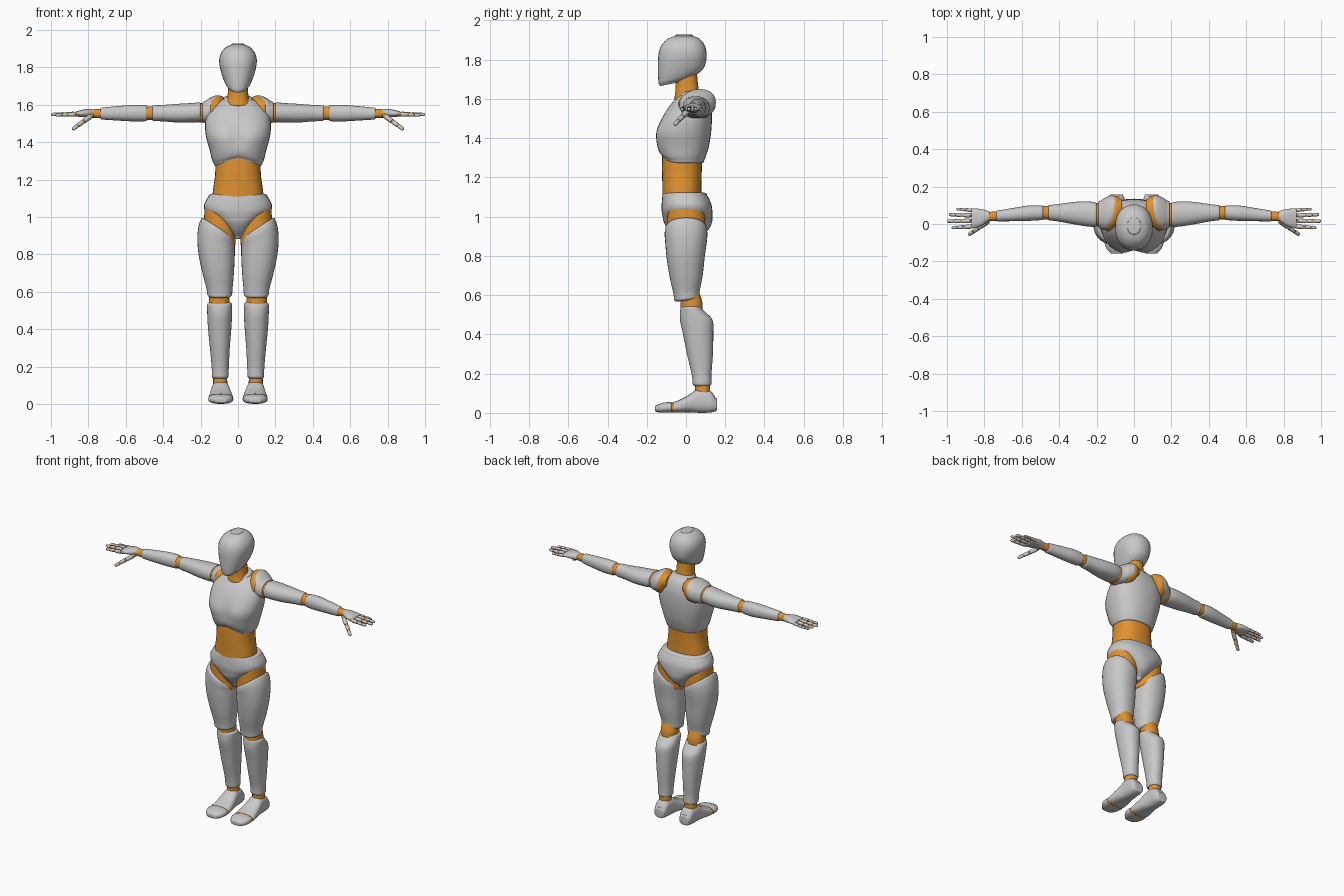
import bpy, bmesh, math
from mathutils import Matrix, Vector


def material(name, rgb):
    m = bpy.data.materials.new(name)
    m.diffuse_color = (*rgb, 1)
    return m


SHELL = material("grey_shell", (0.58, 0.58, 0.58))
JOINT = material("orange_joint", (0.75, 0.29, 0.03))

# columns are the world directions of a section's width, depth and path
ALONG_Z = Matrix.Identity(4)
ALONG_X = Matrix(((0, 0, 1, 0), (1, 0, 0, 0), (0, 1, 0, 0), (0, 0, 0, 1)))
ALONG_Y = Matrix(((1, 0, 0, 0), (0, 0, 1, 0), (0, 1, 0, 0), (0, 0, 0, 1)))


def spline(rows, steps):
    """Smooth interpolation through the section rows."""
    out = []
    for i in range(len(rows) - 1):
        p1, p2 = rows[i], rows[i + 1]
        p0 = rows[i - 1] if i else p1
        p3 = rows[i + 2] if i + 2 < len(rows) else p2
        for k in range(steps):
            s = k / steps
            out.append([0.5 * (2 * b + (c - a) * s + (2 * a - 5 * b + 4 * c - d) * s * s
                               + (3 * b - a - 3 * c + d) * s ** 3)
                        for a, b, c, d in zip(p0, p1, p2, p3)])
    out.append(list(rows[-1]))
    return out


def add_loft(bm, rows, frame=ALONG_Z, cap=0.01, power=2.2, sides=32, steps=5, warp=None):
    """Rows: position, centre u, centre v, radius u, radius v, tilt u, tilt v."""
    rows = spline([list(r) + [0] * (7 - len(r)) for r in rows], steps)
    first, last = rows[0], rows[-1]

    def rounded(row, sign, a):
        cut = cap * (1 - math.cos(a))
        new = list(row)
        new[0] += sign * cap * math.sin(a)
        new[3] = max(new[3] - cut, 0.001)
        new[4] = max(new[4] - cut, 0.001)
        return new

    angles = [math.pi / 8 * k for k in range(1, 5)]
    rows = ([rounded(first, -1, a) for a in reversed(angles)] + rows
            + [rounded(last, 1, a) for a in angles])
    rings = []
    for t, cu, cv, ru, rv, tu, tv in rows:
        ring = []
        for k in range(sides):
            c, s = math.cos(2 * math.pi * k / sides), math.sin(2 * math.pi * k / sides)
            u = ru * math.copysign(abs(c) ** (2 / power), c)
            v = rv * math.copysign(abs(s) ** (2 / power), s)
            p = frame @ Vector((cu + u, cv + v, t + tu * u + tv * v))
            ring.append(bm.verts.new(warp(p) if warp else p))
        rings.append(ring)
    for a, b in zip(rings, rings[1:]):
        for k in range(sides):
            j = (k + 1) % sides
            bm.faces.new((a[k], a[j], b[j], b[k]))
    bm.faces.new(rings[0])
    bm.faces.new(rings[-1])


def finish(name, bm, mat, mirror):
    bmesh.ops.recalc_face_normals(bm, faces=bm.faces)
    me = bpy.data.meshes.new(name)
    bm.to_mesh(me)
    bm.free()
    me.materials.append(mat)
    ob = bpy.data.objects.new(name, me)
    bpy.context.collection.objects.link(ob)
    bpy.ops.object.select_all(action='DESELECT')
    ob.select_set(True)
    bpy.context.view_layer.objects.active = ob
    bpy.ops.object.shade_smooth_by_angle(angle=math.radians(45))
    if mirror:
        ob.modifiers.new("mirror", 'MIRROR')


def part(name, mat, rows, mirror=False, **kw):
    bm = bmesh.new()
    add_loft(bm, rows, **kw)
    finish(name, bm, mat, mirror)


# head and neck
part("head", SHELL, [(1.685, 0, -.065, .045, .07, 0, .2), (1.705, 0, -.042, .063, .098, 0, .2),
                     (1.75, 0, -.025, .083, .118, 0, .1), (1.82, 0, -.018, .1, .123),
                     (1.87, 0, -.015, .094, .112), (1.905, 0, -.012, .068, .083),
                     (1.921, 0, -.01, .036, .046)], cap=.006)
part("neck", JOINT, [(1.6, 0, .015, .07, .075), (1.645, 0, .006, .056, .06),
                     (1.74, 0, 0, .05, .055)])


# chest with a front groove and an arched lower edge
def chest_shape(p):
    if p.y < 0:
        p.y *= 1 - .16 * math.exp(-(p.x / .035) ** 2 - ((p.z - 1.43) / .08) ** 2)
        low = max(0, min(1, (1.37 - p.z) / .1))
        p.z += .04 * low * max(0, 1 - abs(p.x) / .12) * min(1, -p.y / .06)
    return p


part("chest", SHELL, [(1.285, 0, -.015, .13, .107), (1.31, 0, -.018, .14, .12),
                      (1.36, 0, -.018, .152, .135), (1.43, 0, -.016, .171, .144),
                      (1.50, 0, .002, .176, .13), (1.56, 0, .02, .162, .108),
                      (1.605, 0, .027, .125, .083, 0, .1), (1.63, 0, .024, .078, .06, 0, .2)],
     cap=.012, power=2.3, warp=chest_shape)
part("waist", JOINT, [(1.07, 0, -.02, .142, .1), (1.14, 0, -.021, .134, .099),
                      (1.22, 0, -.021, .123, .101), (1.28, 0, -.02, .121, .102),
                      (1.33, 0, -.02, .12, .1)], power=2.3)
part("pelvis", SHELL, [(.895, 0, .005, .022, .06), (.93, 0, .012, .058, .1),
                       (.97, 0, .01, .1, .122), (1.0, 0, .008, .14, .127),
                       (1.03, 0, .005, .174, .129), (1.06, 0, .003, .182, .127),
                       (1.09, 0, -.002, .17, .12), (1.108, 0, -.006, .158, .114)],
     cap=.014, power=2.35)

# shoulder shells, each with an orange rim behind
shoulder = [(.085, .085, 1.6, .05, .04), (.115, .07, 1.583, .082, .067),
            (.15, .055, 1.57, .088, .067), (.18, .05, 1.56, .074, .058)]
part("shoulder", SHELL, shoulder, True, frame=ALONG_X, cap=.01)
part("shoulder_rim", JOINT, [(t - .012, u - .003, v - .003, a + .003, b + .003)
                             for t, u, v, a, b in shoulder[:3]], True, frame=ALONG_X, cap=.01)

# arms
part("shoulder_joint", JOINT, [(.17, .05, 1.557, .064, .053), (.22, .05, 1.557, .06, .05)],
     True, frame=ALONG_X)
part("upper_arm", SHELL, [(.209, .05, 1.56, .066, .053), (.25, .054, 1.557, .067, .052),
                          (.32, .058, 1.555, .06, .05), (.40, .06, 1.555, .047, .044),
                          (.45, .06, 1.555, .041, .042)], True, frame=ALONG_X)
part("elbow", JOINT, [(.44, .06, 1.555, .037, .037), (.5, .06, 1.555, .037, .037)],
     True, frame=ALONG_X)
part("forearm", SHELL, [(.495, .06, 1.555, .039, .043), (.56, .058, 1.555, .041, .044),
                        (.65, .05, 1.554, .035, .038), (.727, .043, 1.553, .029, .032)],
     True, frame=ALONG_X)
part("wrist", JOINT, [(.72, .042, 1.553, .026, .026), (.785, .04, 1.553, .024, .022)],
     True, frame=ALONG_X)
part("palm", SHELL, [(.778, .042, 1.554, .027, .022), (.81, .036, 1.555, .043, .022),
                     (.84, .032, 1.553, .05, .018), (.864, .031, 1.551, .052, .014)],
     True, frame=ALONG_X, cap=.006)

# fingers and thumb: three shell segments over an orange core
segments, cores = bmesh.new(), bmesh.new()
digits = [((.862, -.013, 1.55), (.975, -.02, 1.545), .0115),
          ((.868, .017, 1.551), (1.0, .015, 1.548), .012),
          ((.868, .046, 1.551), (.99, .05, 1.547), .0115),
          ((.862, .073, 1.55), (.95, .08, 1.543), .0095),
          ((.785, .01, 1.54), (.885, -.058, 1.468), .0135)]
for a, b, r in digits:
    a, b = Vector(a), Vector(b)
    length = (b - a).length
    frame = Matrix.Translation(a) @ (b - a).to_track_quat('Z', 'Y').to_matrix().to_4x4()
    add_loft(cores, [(-.008, 0, 0, r * .85, r * .85), (length * .8, 0, 0, r * .7, r * .7)],
             frame, cap=.002, sides=12, steps=1)
    for k, (lo, hi) in enumerate(((.05, .40), (.46, .70), (.76, 1))):
        r0, r1 = r * (1.02 - .1 * k), r * (.95 - .12 * k)
        c = .003 if k < 2 else .007
        add_loft(segments, [(length * lo + .003, 0, 0, r0, r0), (length * hi - c, 0, 0, r1, r1)],
                 frame, cap=c, sides=12, steps=1)
finish("finger_segments", segments, SHELL, True)
finish("finger_joints", cores, JOINT, True)

# legs
part("hip_joint", JOINT, [(.91, .098, .002, .085, .096, .65), (1.0, .095, .002, .083, .096, .65)],
     True)
part("thigh", SHELL, [(.588, .098, .003, .067, .064, 0, .12), (.62, .099, .002, .07, .068, 0, .06),
                      (.70, .106, .0, .084, .085), (.80, .114, -.002, .097, .098),
                      (.87, .117, 0, .1, .106, .25), (.91, .113, 0, .096, .109, .5),
                      (.93, .108, 0, .09, .107, .63)], True, cap=.015)
part("knee", JOINT, [(.5, .1, .028, .054, .055), (.56, .1, .028, .055, .056),
                     (.62, .1, .015, .052, .05)], True)
part("shin", SHELL, [(.15, .095, .082, .045, .048), (.2, .095, .079, .046, .051),
                     (.3, .097, .071, .053, .066), (.4, .098, .062, .062, .077),
                     (.47, .098, .053, .066, .083), (.51, .098, .036, .067, .067),
                     (.53, .098, .027, .067, .055)], True, cap=.013)
part("ankle", JOINT, [(.09, .095, .085, .038, .038), (.16, .095, .084, .037, .038)], True)
part("foot", SHELL, [(.15, .094, .042, .037, .034), (.13, .094, .055, .044, .052),
                     (.09, .094, .062, .047, .062), (.055, .093, .06, .05, .059),
                     (.01, .092, .046, .058, .043), (-.03, .092, .035, .064, .033),
                     (-.058, .092, .029, .066, .027)][::-1], True,
     frame=ALONG_Y, cap=.009, power=2.6)
part("toe_joint", JOINT, [(-.085, .092, .027, .062, .024), (-.045, .092, .028, .064, .026)],
     True, frame=ALONG_Y, cap=.005, power=2.6)
part("toes", SHELL, [(-.149, .092, .022, .038, .017), (-.135, .092, .024, .053, .022),
                     (-.11, .092, .027, .064, .026), (-.081, .092, .028, .067, .027)],
     True, frame=ALONG_Y, cap=.009, power=2.6)
